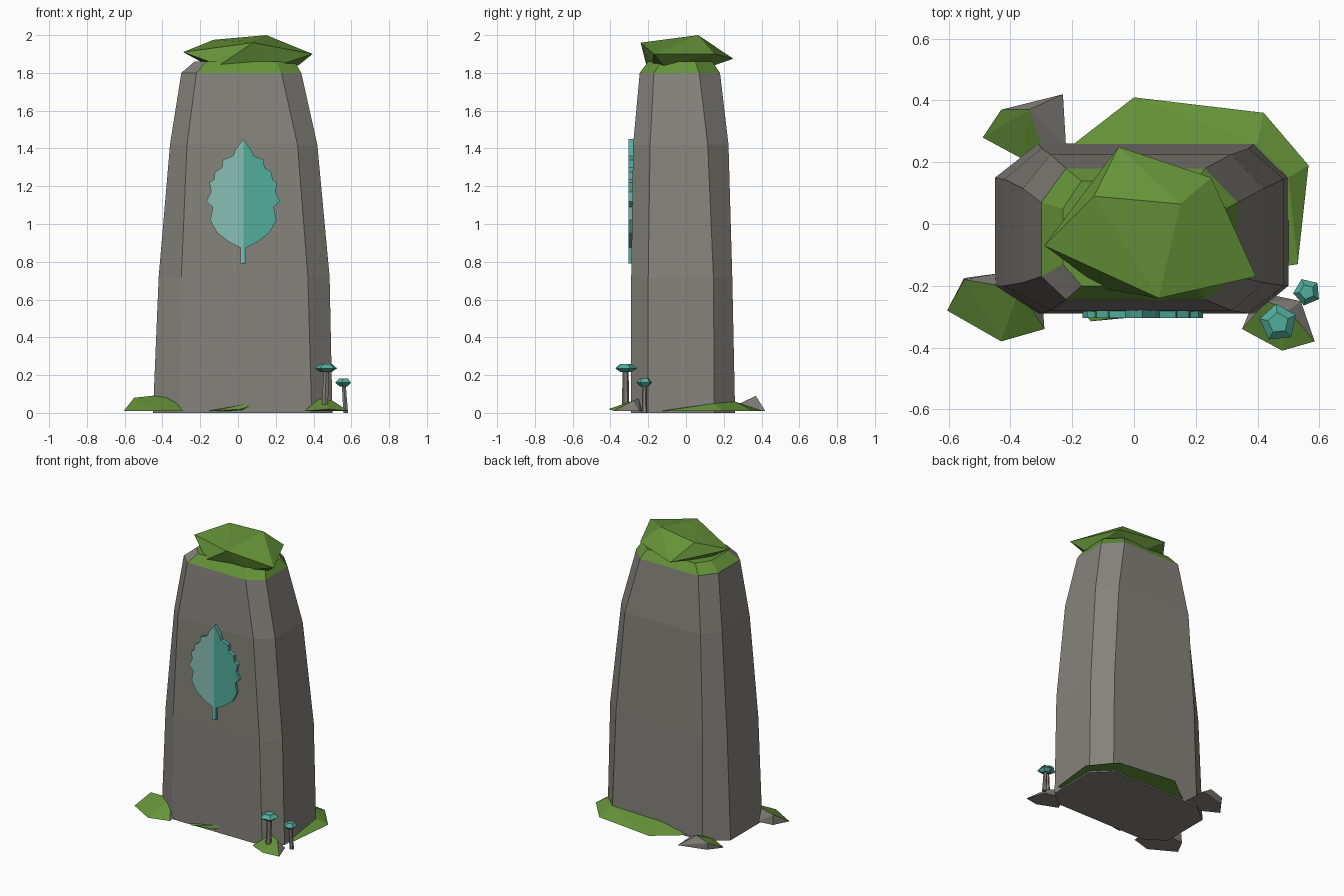
import bpy
import bmesh
from mathutils import Vector

starter = bpy.data.objects.get("Cube")
if starter:
    bpy.data.objects.remove(starter, do_unlink=True)


def make_material(name, red, green, blue):
    material = bpy.data.materials.new(name)
    material.use_nodes = True
    colour = (red, green, blue, 1)
    material.diffuse_color = colour
    material.node_tree.nodes["Principled BSDF"].inputs["Base Color"].default_value = colour
    return material


stone = make_material("grey stone", .235, .225, .2)
moss = make_material("green moss", .13, .29, .04)
teal = make_material("teal", .085, .42, .335)
mint = make_material("pale mint", .25, .53, .455)


def finish(name, bm, materials, rule=None):
    """Turn a bmesh into a flat shaded object, colouring faces by a rule."""
    bmesh.ops.recalc_face_normals(bm, faces=bm.faces)
    bm.normal_update()
    if rule:
        for face in bm.faces:
            face.material_index = int(rule(face))
    mesh = bpy.data.meshes.new(name)
    bm.to_mesh(mesh)
    bm.free()
    for material in materials:
        mesh.materials.append(material)
    obj = bpy.data.objects.new(name, mesh)
    bpy.context.collection.objects.link(obj)
    return obj


def loft(bm, rings):
    """Skin a stack of equal rings and close both ends."""
    loops = [[bm.verts.new(point) for point in ring] for ring in rings]
    for low, high in zip(loops, loops[1:]):
        count = len(low)
        for i in range(count):
            j = (i + 1) % count
            bm.faces.new((low[i], low[j], high[j], high[i]))
    bm.faces.new(loops[0][::-1])
    bm.faces.new(loops[-1])


def hull(name, points, materials, rule=None):
    """Chunky faceted lump around a few corner points."""
    bm = bmesh.new()
    for point in points:
        bm.verts.new(point)
    result = bmesh.ops.convex_hull(bm, input=bm.verts[:])
    unused = {v for v in result["geom_interior"] + result["geom_unused"]
              if isinstance(v, bmesh.types.BMVert)}
    bmesh.ops.delete(bm, geom=list(unused), context="VERTS")
    return finish(name, bm, materials, rule)


def chamfered_ring(height, left, right, inner_left, inner_right,
                   front, back, front_cut, back_cut):
    return [Vector((x, y, height)) for x, y in (
        (inner_left, front), (inner_right, front),
        (right, front_cut), (right, back_cut),
        (inner_right, back), (inner_left, back),
        (left, back_cut), (left, front_cut))]


# Standing stone: tapering block with cut corners and a mossy shoulder
bm = bmesh.new()
loft(bm, [
    chamfered_ring(0, -.45, .5, -.31, .39, -.29, .26, -.2, .15),
    chamfered_ring(.72, -.42, .485, -.3, .37, -.29, .245, -.2, .145),
    chamfered_ring(1.42, -.36, .42, -.27, .315, -.28, .225, -.19, .115),
    chamfered_ring(1.8, -.3, .335, -.22, .23, -.245, .18, -.17, .07),
    chamfered_ring(1.86, -.23, .3, -.17, .2, -.2, .14, -.13, .05),
])


def mossy_shoulder(face):
    middle = face.calc_center_median()
    grey_corner = middle.x < -.15 and face.normal.y * face.normal.x > .1
    return middle.z > 1.81 and not grey_corner


finish("standing_stone", bm, [stone, moss], mossy_shoulder)

# Moss clump on top
hull("moss_cap", [
    (-.29, -.07, 1.91), (.08, -.24, 1.96), (.395, -.17, 1.9),
    (.25, .15, 1.9), (-.05, .25, 1.875),
    (-.13, .09, 1.975), (.15, .065, 2),
    (-.1, -.21, 1.84), (.18, -.18, 1.83), (.32, -.12, 1.84),
    (.05, .12, 1.83), (-.18, 0, 1.85)], [moss])

# Moss patch on the ground around the back corner
hull("moss_ground", [
    (-.22, .24, .01), (0, .41, .01), (.42, .36, .01), (.565, .19, .01),
    (.53, -.13, .01), (.4, -.15, .01), (0, .22, .06),
    (.4, .26, .06), (.5, .15, .05)], [moss])

# Small moss wedge along the front foot
hull("moss_front", [
    (-.17, -.28, .01), (-.14, -.315, .01), (.02, -.3, .02),
    (.11, -.28, .06), (.03, -.27, .01)], [moss])


def facing(direction, limit):
    aim = Vector(direction).normalized()
    return lambda face: face.normal.dot(aim) > limit


# Mossy rocks at three corners
hull("rock_front_right", [
    (-.605, -.28, .01), (-.55, -.175, .01), (-.44, -.16, .01),
    (-.29, -.34, .01), (-.43, -.38, .01), (-.3, -.2, .01),
    (-.55, -.18, .08), (-.37, -.21, .1)],
    [stone, moss], facing((.3, -.4, .8), .8))
hull("rock_back_right", [
    (-.49, .28, .01), (-.43, .37, .06), (-.23, .42, .01),
    (-.22, .25, .01), (-.28, .2, .01), (-.36, .21, .01),
    (-.34, .37, .09), (-.42, .37, .01)],
    [stone, moss], facing((-.1, -.5, .9), .93))
hull("rock_front_left", [
    (.35, -.34, .01), (.48, -.41, .02), (.585, -.38, .01),
    (.54, -.25, .01), (.4, -.22, .01),
    (.43, -.25, .075), (.5, -.28, .065)],
    [stone, moss], facing((-.1, -.6, .7), .75))


def ring(centre, radius, height, sides, turn=0):
    up = Vector((0, 0, 1))
    from mathutils import Matrix
    points = []
    for i in range(sides):
        spin = Matrix.Rotation(turn + i * 6.2832 / sides, 3, up)
        points.append(spin @ Vector((0, radius, 0)) + Vector((*centre, height)))
    return points


def mushroom(name, foot, head, base, top, stem, cap, sides, turn):
    bm = bmesh.new()
    loft(bm, [ring(foot, stem * 1.2, base, 6), ring(head, stem, top, 6)])
    finish(name + "_stem", bm, [stone])
    # Faceted cap: narrow underside, wide rim, small crown
    bm = bmesh.new()
    loft(bm, [ring(head, cap * .5, top - .012, sides, turn),
              ring(head, cap, top + .008, sides, turn),
              ring(head, cap * .55, top + .03, sides, turn)])
    finish(name + "_cap", bm, [teal])


mushroom("large_mushroom", (.46, -.32), (.467, -.32), .03, .228, .016, .062, 5, .1)
mushroom("small_mushroom", (.57, -.22), (.56, -.22), 0, .152, .012, .045, 5, .4)

# Leaf emblem: one jagged half outline, mirrored about the midrib
half = [(0, 1.45), (.04, 1.395), (.055, 1.36), (.108, 1.34), (.112, 1.3),
        (.15, 1.275), (.155, 1.235), (.18, 1.22), (.17, 1.17), (.195, 1.12),
        (.162, 1.09), (.175, 1.02), (.14, .955), (.075, .905), (.015, .875),
        (.015, .79), (0, .79)]
bm = bmesh.new()
for side in (-1, 1):
    outline = [bm.verts.new((.028 + side * x, -.304, z)) for x, z in half]
    bm.faces.new(outline if side < 0 else outline[::-1])
bmesh.ops.remove_doubles(bm, verts=bm.verts, dist=.001)
solid = bmesh.ops.extrude_face_region(bm, geom=bm.faces[:])
back = [v for v in solid["geom"] if isinstance(v, bmesh.types.BMVert)]
bmesh.ops.translate(bm, verts=back, vec=(0, .04, 0))


def pale_half(face):
    return face.normal.y < -.9 and face.calc_center_median().x < .028


finish("leaf_emblem", bm, [teal, mint], pale_half)
